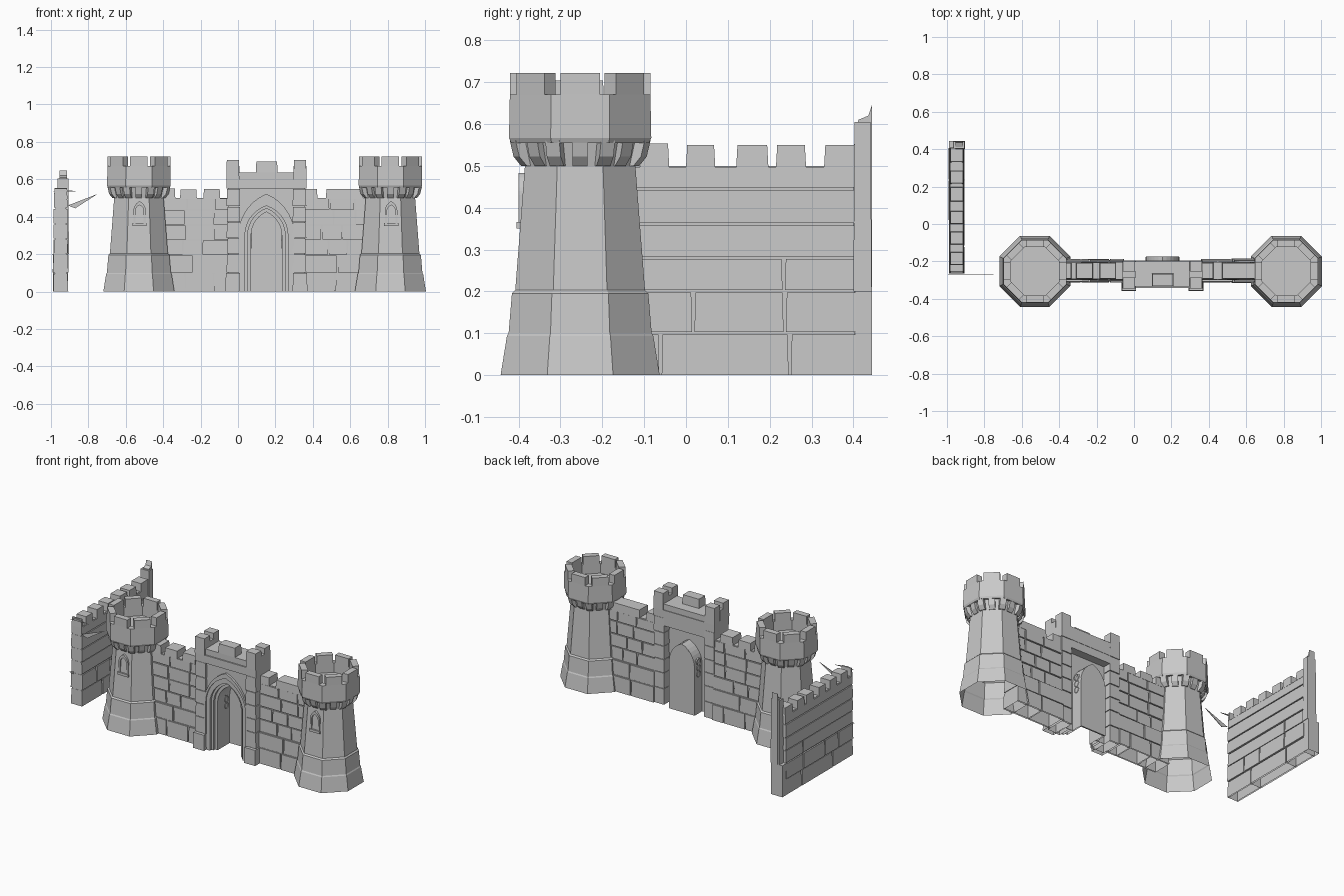
import bpy, bmesh, math, random
from mathutils import Vector

random.seed(4)
if "Cube" in bpy.data.objects:
    bpy.data.objects.remove(bpy.data.objects["Cube"])

stone = bpy.data.materials.new("grey stone")
stone.use_nodes = True
GREY = (0.58, 0.58, 0.58, 1)
stone.diffuse_color = GREY
stone.node_tree.nodes["Principled BSDF"].inputs["Base Color"].default_value = GREY


def finish(name, bm):
    """Turn a bmesh into a stone object with consistent normals."""
    bmesh.ops.recalc_face_normals(bm, faces=bm.faces)
    mesh = bpy.data.meshes.new(name)
    bm.to_mesh(mesh)
    bm.free()
    mesh.materials.append(stone)
    obj = bpy.data.objects.new(name, mesh)
    bpy.context.collection.objects.link(obj)
    return obj


def box(bm, lo, hi, taper=0.0):
    """Box between two corners, open where it touches the ground."""
    lo, hi = Vector(lo), Vector(hi)
    v = []
    for z, t in ((lo.z, 0), (hi.z, taper)):
        for x, y in ((lo.x + t, lo.y + t), (hi.x - t, lo.y + t),
                     (hi.x - t, hi.y - t), (lo.x + t, hi.y - t)):
            v.append(bm.verts.new((x, y, z)))
    for i in range(4):
        j = (i + 1) % 4
        bm.faces.new((v[i], v[j], v[j + 4], v[i + 4]))
    bm.faces.new(v[4:])
    if lo.z > 0.001:
        bm.faces.new(v[3::-1])


def prism(bm, pts, to3d, d0, d1):
    """Extrude a flat outline between two depths."""
    a = [bm.verts.new(to3d(p, d0)) for p in pts]
    b = [bm.verts.new(to3d(p, d1)) for p in pts]
    bm.faces.new(a)
    bm.faces.new(b[::-1])
    n = len(pts)
    for i in range(n):
        j = (i + 1) % n
        bm.faces.new((a[i], a[j], b[j], b[i]))


# ---------- towers ----------
def tower(name, cx, cy):
    bm = bmesh.new()
    profile = [(0.19, 0), (0.175, 0.093), (0.171, 0.1), (0.163, 0.195), (0.155, 0.203),
               (0.132, 0.5), (0.145, 0.56), (0.165, 0.555), (0.17, 0.567), (0.168, 0.67),
               (0.13, 0.67), (0.13, 0.61)]
    rings = []
    for a, z in profile:
        r = a / math.cos(math.pi / 8)
        rings.append([bm.verts.new((cx + r * math.cos(t), cy + r * math.sin(t), z))
                      for t in ((k + 0.5) * math.pi / 4 for k in range(8))])
    for low, high in zip(rings, rings[1:]):
        for i in range(8):
            j = (i + 1) % 8
            bm.faces.new((low[i], low[j], high[j], high[i]))
    bm.faces.new(rings[-1])
    finish(name + "_body", bm)

    # merlons on each face, corbels on faces and corners
    bm = bmesh.new()
    cb = bmesh.new()
    for k in range(16):
        t = k * math.pi / 8
        out, side = Vector((math.cos(t), math.sin(t), 0)), Vector((-math.sin(t), math.cos(t), 0))
        centre = Vector((cx, cy, 0))
        grow = 1.0 if k % 2 == 0 else 1.07
        place = lambda p, d: centre + out * p[0] * grow + side * d + Vector((0, 0, p[1]))
        wedge = [(0.12, 0.5), (0.136, 0.5), (0.154, 0.522), (0.163, 0.56), (0.12, 0.56)]
        prism(cb, wedge, place, -0.018, 0.018)
        if k % 2 == 0:
            block = [(0.13, 0.665), (0.168, 0.665), (0.168, 0.722), (0.13, 0.722)]
            prism(bm, block, place, -0.047, 0.047)
    finish(name + "_merlons", bm)
    finish(name + "_corbels", cb)
    arch_band(name + "_window_frame", cx + 0.004, 0.033, 0.43, 0.483, 0.022, 0.462,
              cy - 0.147, cy - 0.125, 0.36)
    bm = bmesh.new()
    box(bm, (cx - 0.034, cy - 0.152, 0.35), (cx + 0.042, cy - 0.125, 0.366))
    finish(name + "_window_sill", bm)


# ---------- pointed arches ----------
def arch(cx, hw, spring, apex, base=0.0, n=7):
    """Outline of a pointed arch, from left foot to right foot."""
    h = apex - spring
    c = (h * h - hw * hw) / (2 * hw)
    end = math.atan2(h, c)
    right = [(hw, base)] + [((hw + c) * math.cos(end * i / n) - c,
                             spring + (hw + c) * math.sin(end * i / n)) for i in range(n + 1)]
    left = [(-x, z) for x, z in right[:-1]]
    return [(cx + x, z) for x, z in left + right[::-1]]


def arch_band(name, cx, hw_o, spring, apex_o, hw_i, apex_i, y0, y1, base=0.0):
    bm = bmesh.new()
    outer, inner = arch(cx, hw_o, spring, apex_o, base), arch(cx, hw_i, spring, apex_i, base)
    loops = [[bm.verts.new((x, y, z)) for x, z in pts]
             for pts, y in ((outer, y0), (inner, y0), (inner, y1), (outer, y1))]
    for i in range(len(outer) - 1):
        for a, b in zip(loops, loops[1:] + loops[:1]):
            bm.faces.new((a[i], a[i + 1], b[i + 1], b[i]))
    return finish(name, bm)


# ---------- coursed walls ----------
def wall(name, along_y, start, end, mid, courses, merlons, brick):
    """Core slab with separate bricks, so that the joints read as grooves."""
    gap = 0.003

    def put(bm, a0, a1, half, z0, z1, taper=0.0):
        if along_y:
            box(bm, (mid - half, a0, z0), (mid + half, a1, z1), taper)
        else:
            box(bm, (a0, mid - half, z0), (a1, mid + half, z1), taper)

    core, bricks, tops = bmesh.new(), bmesh.new(), bmesh.new()
    for z0, z1, half, scale in courses:
        put(core, start + 0.006, end - 0.006, half - 0.009, z0, z1)
        a = start
        while a < end - 0.01:
            b = a + brick * scale * random.uniform(0.75, 1.3)
            if b > end - 0.04:
                b = end
            lift = random.uniform(-0.002, 0.002)
            put(bricks, a + gap, b - gap, half + lift, z0 + (gap if z0 else 0), z1 - gap, 0.002)
            a = b
    for a0, a1, z in merlons:
        put(tops, a0, a1, courses[-1][2] - 0.002, courses[-1][1] - 0.004, z, 0.003)
    finish(name + "_core", core)
    finish(name + "_bricks", bricks)
    finish(name + "_merlons", tops)


MID_Y = -0.25
tower("right_tower", -0.53, MID_Y - 0.003)
tower("left_tower", 0.815, MID_Y - 0.003)

front_courses = [(0, 0.1, 0.064, 1.3), (0.1, 0.195, 0.058, 1.2), (0.195, 0.275, 0.05, 1),
                 (0.275, 0.355, 0.049, 1), (0.355, 0.435, 0.048, 1), (0.435, 0.5, 0.047, 1.2)]
wall("right_curtain_wall", False, -0.42, -0.05, MID_Y, front_courses,
     [(-0.41, -0.335, 0.55), (-0.31, -0.22, 0.545), (-0.185, -0.095, 0.548)], 0.12)
wall("left_curtain_wall", False, 0.355, 0.7, MID_Y, front_courses,
     [(0.36, 0.425, 0.548), (0.47, 0.67, 0.548)], 0.12)

side_courses = [(0, 0.1, 0.04, 1.2), (0.1, 0.2, 0.041, 0.8), (0.2, 0.28, 0.038, 3),
                (0.28, 0.36, 0.038, 3), (0.36, 0.445, 0.038, 3), (0.445, 0.5, 0.038, 4)]
side_merlons = [(-0.265, -0.25, 0.55), (-0.22, -0.15, 0.55), (-0.11, -0.04, 0.553),
                (0, 0.07, 0.55), (0.12, 0.197, 0.55), (0.215, 0.287, 0.55), (0.33, 0.41, 0.55)]
wall("side_wall", True, -0.268, 0.41, -0.948, side_courses, side_merlons, 0.22)

# broken pillar at the far end of the side wall
bm = bmesh.new()
box(bm, (-0.988, 0.405, 0), (-0.908, 0.445, 0.2))
prism(bm, [(0.4, 0.2), (0.445, 0.2), (0.445, 0.648), (0.436, 0.62), (0.412, 0.61), (0.4, 0.54)],
      lambda p, d: (d, p[0], p[1]), -0.955, -0.915)
box(bm, (-0.968, 0.4, 0.2), (-0.904, 0.444, 0.605), 0.003)
finish("broken_pillar", bm)

# thin shards at the near end of the side wall
bm = bmesh.new()
for shard in ([(-0.91, 0.46), (-0.87, 0.445), (-0.75, 0.522)],
              [(-0.99, 0.535), (-0.86, 0.535), (-0.95, 0.548)],
              [(-0.995, 0.2), (-0.97, 0.19), (-0.97, 0.205)]):
    prism(bm, shard, lambda p, d: (p[0], d, p[1]), -0.27, -0.266)
finish("shards", bm)

# ---------- gatehouse ----------
GX = 0.152
HW = 0.146

# side piers built of stacked blocks
bm = bmesh.new()
for s in (-1, 1):
    z = 0.0
    for i, top in enumerate((0.1, 0.2, 0.285, 0.37, 0.455, 0.55)):
        wide = 0.006 if i == 0 else (0.0 if i % 2 else -0.002)
        x0, x1 = sorted((GX + s * (HW - 0.006), GX + s * (0.213 + wide)))
        front = -0.358 if i == 0 else -0.343
        box(bm, (x0, front, z + (0.002 if z else 0)), (x1, -0.196, top - 0.002), 0.002)
        z = top
    x0, x1 = sorted((GX + s * (HW - 0.001), GX + s * 0.205))
    box(bm, (x0, -0.33, 0), (x1, -0.205, 0.56))
finish("gate_piers", bm)

# wall above the arch
bm = bmesh.new()
curve = arch(GX, HW, 0.3, 0.49)[1:-1]
prism(bm, curve + [(GX + HW, 0.56), (GX - HW, 0.56)],
      lambda p, d: (p[0], d, p[1]), -0.328, -0.25)
box(bm, (GX - HW, -0.26, 0.5), (GX + HW, -0.198, 0.56))
finish("gate_spandrel", bm)

# cornice, parapet and merlons
bm = bmesh.new()
box(bm, (GX - 0.214, -0.342, 0.55), (GX + 0.214, -0.196, 0.6))
box(bm, (GX - 0.21, -0.334, 0.598), (GX + 0.21, -0.2, 0.637))
box(bm, (GX - 0.057, -0.334, 0.635), (GX + 0.06, -0.265, 0.694), 0.003)
for s in (-1, 1):
    x0, x1 = sorted((GX + s * 0.145, GX + s * 0.214))
    for y0, y1 in ((-0.346, -0.285), (-0.255, -0.196)):
        box(bm, (x0, y0, 0.6), (x1, y1, 0.704), 0.002)
    box(bm, (x0, -0.29, 0.6), (x1, -0.25, 0.67))
finish("gate_parapet", bm)

# nested arch mouldings, porch shell and door
arch_band("arch_hood", GX, 0.15, 0.3, 0.522, 0.14, 0.49, -0.342, -0.32, 0.1)
arch_band("arch_outer_step", GX, HW, 0.3, 0.492, 0.115, 0.458, -0.335, -0.25)
arch_band("arch_middle_step", GX, 0.116, 0.3, 0.459, 0.1, 0.444, -0.32, -0.25)
arch_band("porch_shell", GX, 0.101, 0.3, 0.445, 0.082, 0.425, -0.305, -0.25)
arch_band("porch_back_shell", GX, 0.09, 0.3, 0.432, 0.082, 0.425, -0.255, -0.176)
bm = bmesh.new()
prism(bm, arch(GX, 0.089, 0.3, 0.431), lambda p, d: (p[0], d, p[1]), -0.184, -0.175)
finish("door", bm)

# round tracery on both cheeks of the porch
for s, side in ((-1, "right"), (1, "left")):
    for z in (0.25, 0.29, 0.33):
        bpy.ops.mesh.primitive_torus_add(
            location=(GX + s * 0.086, -0.215, z), rotation=(0, math.pi / 2, 0),
            major_radius=0.018, minor_radius=0.006, major_segments=12, minor_segments=4)
        ring = bpy.context.object
        ring.name = side + "_tracery_ring"
        ring.data.materials.append(stone)
